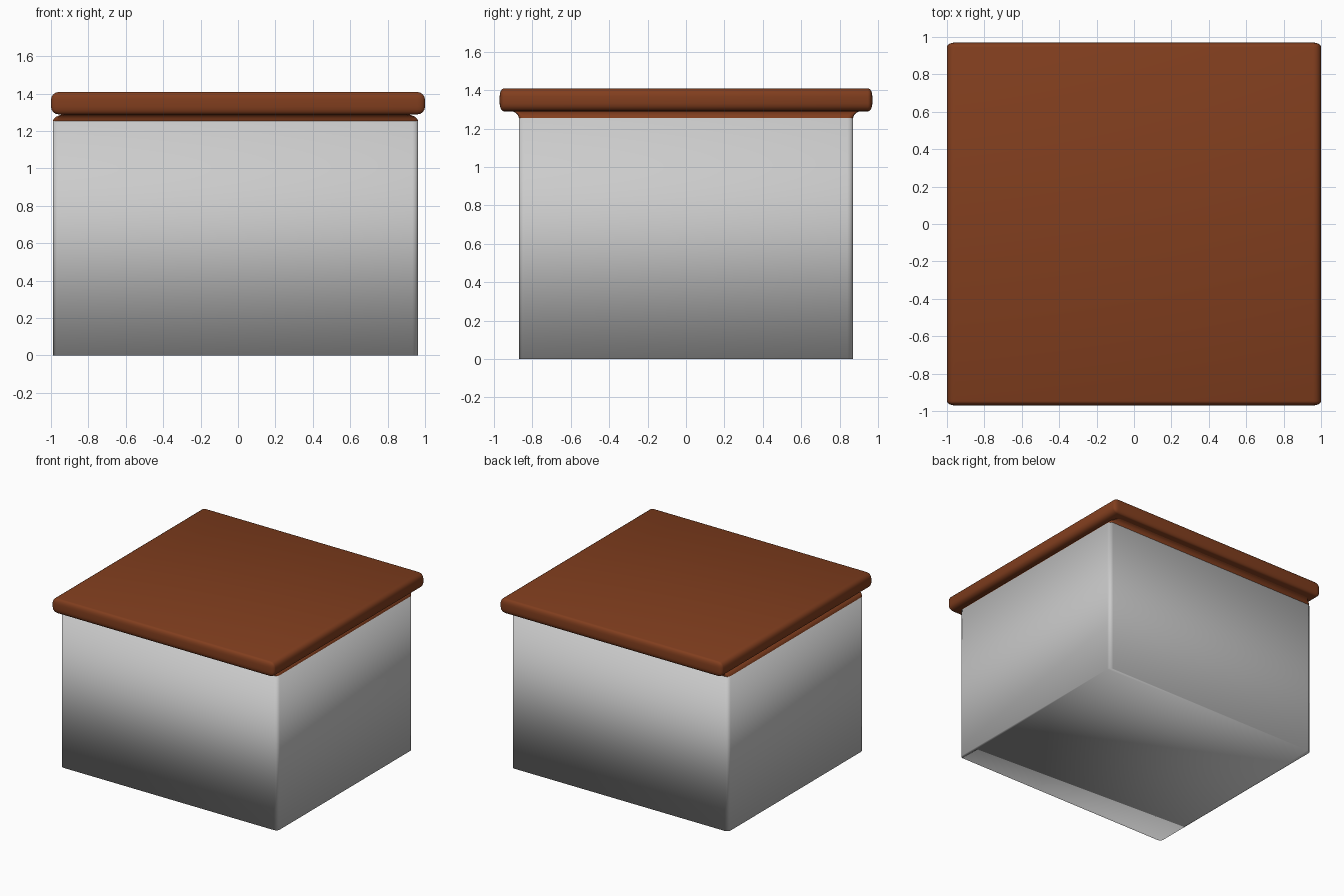
import bpy, bmesh, math

if "Cube" in bpy.data.objects:
    bpy.data.objects.remove(bpy.data.objects["Cube"])

CX = -0.013  # body sits slightly left of the lid


def ring(bm, hx, hy, z, r=0.03, seg=3):
    verts = []
    for k, (sx, sy) in enumerate([(1, 1), (-1, 1), (-1, -1), (1, -1)]):
        for i in range(seg + 1):
            a = math.pi / 2 * (k + i / seg)
            verts.append(bm.verts.new((CX + sx * (hx - r) + r * math.cos(a),
                                       sy * (hy - r) + r * math.sin(a), z)))
    return verts


def loft(name, sections):
    bm = bmesh.new()
    rings = [ring(bm, *s) for s in sections]
    for a, b in zip(rings, rings[1:]):
        n = len(a)
        for i in range(n):
            j = (i + 1) % n
            bm.faces.new((a[i], a[j], b[j], b[i]))
    bm.faces.new(rings[0][::-1])
    bm.faces.new(rings[-1])
    return finish(name, bm)


def finish(name, bm, smooth_all=True):
    bmesh.ops.recalc_face_normals(bm, faces=bm.faces[:])
    for f in bm.faces:
        f.smooth = True
    me = bpy.data.meshes.new(name)
    bm.to_mesh(me)
    bm.free()
    ob = bpy.data.objects.new(name, me)
    bpy.context.collection.objects.link(ob)
    return ob


def sharpen(ob, angle=40):
    bpy.ops.object.select_all(action='DESELECT')
    ob.select_set(True)
    bpy.context.view_layer.objects.active = ob
    bpy.ops.object.shade_smooth_by_angle(angle=math.radians(angle))


brown = bpy.data.materials.new("brown")
brown.diffuse_color = (0.22, 0.048, 0.013, 1)
brown.use_nodes = True
brown.node_tree.nodes["Principled BSDF"].inputs["Base Color"].default_value = brown.diffuse_color

# Box body with rounded upright corners, softly shaded throughout
body = loft("box_body", [(0.976, 0.87, 0), (0.976, 0.87, 1.255)])

# Moulding under the lid: flares front and back, rounds in at the sides
neck = loft("lid_moulding", [
    (0.976, 0.870, 1.255), (0.972, 0.873, 1.265), (0.960, 0.880, 1.276),
    (0.940, 0.892, 1.285), (0.915, 0.910, 1.292)])
neck.data.materials.append(brown)
sharpen(neck)

# Lid slab, edges rounded more at the sides than front and back
bm = bmesh.new()
bmesh.ops.create_cube(bm, size=1)
bmesh.ops.scale(bm, verts=bm.verts[:], vec=(2, 1.94 / 0.55, 0.12))
bmesh.ops.bevel(bm, geom=bm.edges[:], offset=0.042, segments=4, profile=0.5,
                affect='EDGES')
bmesh.ops.scale(bm, verts=bm.verts[:], vec=(1, 0.55, 1))
bmesh.ops.translate(bm, verts=bm.verts[:], vec=(0, 0, 1.349))
lid = finish("lid", bm)
lid.data.materials.append(brown)
sharpen(lid)
